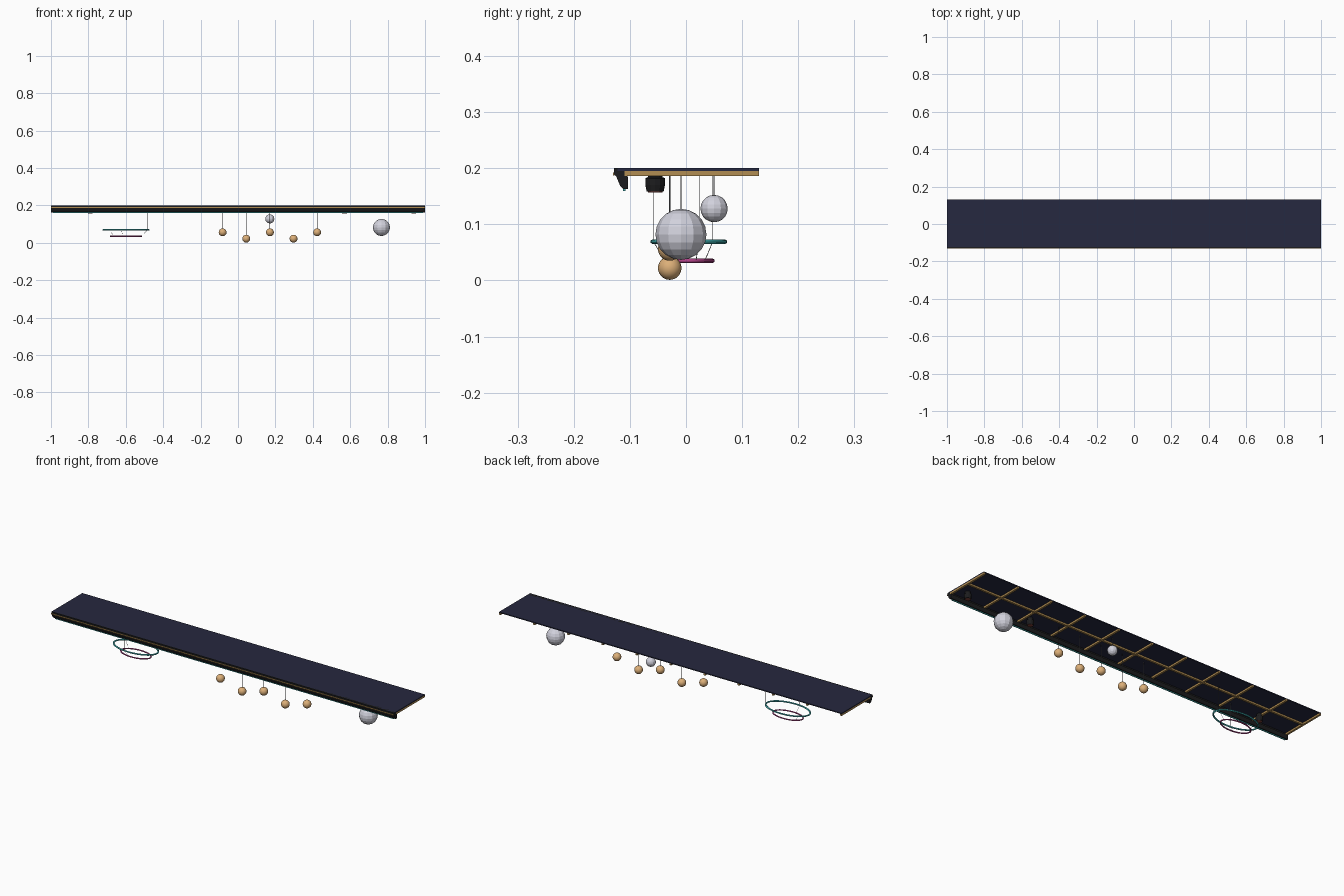
import bpy, bmesh, math
from mathutils import Vector

if "Cube" in bpy.data.objects:
    bpy.data.objects.remove(bpy.data.objects["Cube"])


def material(name, rgb):
    m = bpy.data.materials.new(name)
    m.diffuse_color = (*rgb, 1)
    m.use_nodes = True
    m.node_tree.nodes["Principled BSDF"].inputs["Base Color"].default_value = m.diffuse_color
    return m


NAVY = material("navy panel", (0.019, 0.021, 0.05))
BLACK = material("black trim", (0.012, 0.012, 0.013))
GOLD = material("gold wood", (0.45, 0.27, 0.085))
GREY = material("pale grey", (0.64, 0.64, 0.72))
AMBER = material("amber", (0.72, 0.43, 0.19))
TEAL = material("teal", (0.05, 0.42, 0.43))
PINK = material("magenta", (0.45, 0.055, 0.25))
WIRE = material("grey wire", (0.14, 0.14, 0.15))
LENS = material("brown lens", (0.2, 0.05, 0.04))


def add(name, bm, mat, smooth=False):
    bmesh.ops.recalc_face_normals(bm, faces=bm.faces)
    mesh = bpy.data.meshes.new(name)
    for f in bm.faces:
        f.smooth = smooth
    bm.to_mesh(mesh)
    bm.free()
    mesh.materials.append(mat)
    ob = bpy.data.objects.new(name, mesh)
    bpy.context.collection.objects.link(ob)
    return ob


def box(name, lo, hi, mat):
    bm = bmesh.new()
    bmesh.ops.create_cube(bm, size=1)
    for v in bm.verts:
        v.co = [lo[i] + (v.co[i] + 0.5) * (hi[i] - lo[i]) for i in range(3)]
    return add(name, bm, mat)


def ball(name, c, r, mat, seg, rings, smooth):
    bm = bmesh.new()
    bmesh.ops.create_uvsphere(bm, u_segments=seg, v_segments=rings, radius=r)
    bmesh.ops.translate(bm, verts=bm.verts, vec=c)
    return add(name, bm, mat, smooth)


def rod(name, a, b, r, mat, seg=6):
    a, b = Vector(a), Vector(b)
    bm = bmesh.new()
    bmesh.ops.create_cone(bm, cap_ends=True, segments=seg, radius1=r, radius2=r,
                          depth=(b - a).length)
    bmesh.ops.rotate(bm, verts=bm.verts,
                     matrix=Vector((0, 0, 1)).rotation_difference(b - a).to_matrix())
    bmesh.ops.translate(bm, verts=bm.verts, vec=(a + b) / 2)
    return add(name, bm, mat, True)


def turned(name, x, y, profile, mat, seg=12):
    """Closed solid turned around a vertical axis from (radius, z) pairs."""
    bm = bmesh.new()
    loops = [[bm.verts.new((x + r * math.cos(2 * math.pi * i / seg),
                            y + r * math.sin(2 * math.pi * i / seg), z))
              for i in range(seg)] for r, z in profile]
    for p, q in zip(loops, loops[1:]):
        for i in range(seg):
            j = (i + 1) % seg
            bm.faces.new((p[i], p[j], q[j], q[i]))
    bm.faces.new(loops[0])
    bm.faces.new(loops[-1])
    return add(name, bm, mat)


def ellipse_ring(name, c, rx, ry, r, mat, seg=40, tube=6):
    bm = bmesh.new()
    loops = []
    for i in range(seg):
        a = 2 * math.pi * i / seg
        n = Vector((ry * math.cos(a), rx * math.sin(a), 0)).normalized()
        p = Vector(c) + Vector((rx * math.cos(a), ry * math.sin(a), 0))
        loops.append([bm.verts.new(p + n * r * math.cos(t) + Vector((0, 0, r * math.sin(t))))
                      for t in (2 * math.pi * (k + 0.5) / tube for k in range(tube))])
    for i in range(seg):
        p, q = loops[i], loops[(i + 1) % seg]
        for k in range(tube):
            m = (k + 1) % tube
            bm.faces.new((p[k], q[k], q[m], p[m]))
    return add(name, bm, mat, True)


# Ceiling panel
box("ceiling_panel", (-1, -0.122, 0.195), (1, 0.13, 0.2), NAVY)

# Timber grid under the panel: evenly spaced cross beams and one long beam
BAYS = 10
for i in range(BAYS + 1):
    x = -0.995 + i * 1.99 / BAYS
    box(f"cross_beam_{i}", (x - 0.005, -0.11, 0.186), (x + 0.005, 0.1305, 0.195), GOLD)
box("long_beam", (-0.99, 0.004, 0.1865), (0.99, 0.014, 0.195), GOLD)

# Moulded front fascia, extruded along its length
section = [(-0.128, 0.2), (-0.128, 0.189), (-0.124, 0.185), (-0.121, 0.177), (-0.117, 0.168),
           (-0.112, 0.163), (-0.103, 0.163), (-0.103, 0.185), (-0.109, 0.187), (-0.109, 0.2)]
bm = bmesh.new()
ends = [[bm.verts.new((x, y, z)) for y, z in section] for x in (-1, 1)]
for k in range(len(section)):
    m = (k + 1) % len(section)
    bm.faces.new((ends[0][k], ends[0][m], ends[1][m], ends[1][k]))
for e in ends:
    bm.faces.new(e)
add("front_fascia", bm, BLACK)
box("gold_edge_strip", (-1, -0.1305, 0.187), (1, -0.127, 0.1925), GOLD)
box("teal_edge_strip", (-0.99, -0.1125, 0.159), (0.99, -0.108, 0.1635), TEAL)

# Spotlights
for i, x in enumerate((-0.79, 0.57, 0.94)):
    turned(f"spotlight_{i}", x, -0.055,
           [(0.013, 0.195), (0.013, 0.184), (0.0175, 0.182), (0.0175, 0.17),
            (0.015, 0.158)], BLACK)
    turned(f"spotlight_lens_{i}", x, -0.055, [(0.013, 0.159), (0.013, 0.157)], LENS)

# Hanging globes
for name, (x, y, z), r in (("large_globe", (0.767, -0.009, 0.082), 0.0455),
                           ("small_globe", (0.17, 0.05, 0.128), 0.0243)):
    ball(name, (x, y, z), r, GREY, 12, 10, False)
    rod(name + "_wire", (x, y, z + r * 0.9), (x, y, 0.196), 0.001, WIRE)

# Row of amber pendants at alternating heights
for i in range(5):
    x, y, z = -0.082 + i * 0.1263, -0.029, 0.022 if i % 2 else 0.056
    ball(f"pendant_{i}", (x, y, z), 0.021, AMBER, 16, 12, True)
    rod(f"pendant_wire_{i}", (x, y, z + 0.019), (x, y, 0.196), 0.001, WIRE)

# Two oval rings hung one below the other
cx, cy = -0.599, 0.005
ellipse_ring("upper_ring", (cx, cy, 0.069), 0.122, 0.0645, 0.0042, TEAL)
ellipse_ring("lower_ring", (cx, cy, 0.035), 0.083, 0.043, 0.0036, PINK)
for i, deg in enumerate((17, 138.5, 258.5)):
    c, s = math.cos(math.radians(deg)), math.sin(math.radians(deg))
    top = (cx + 0.122 * c, cy + 0.0645 * s, 0.069)
    rod(f"ring_wire_{i}", top, (top[0], top[1], 0.196), 0.0006, WIRE)
    rod(f"ring_link_{i}", (cx + 0.083 * c, cy + 0.043 * s, 0.035), top, 0.0006, WIRE)
